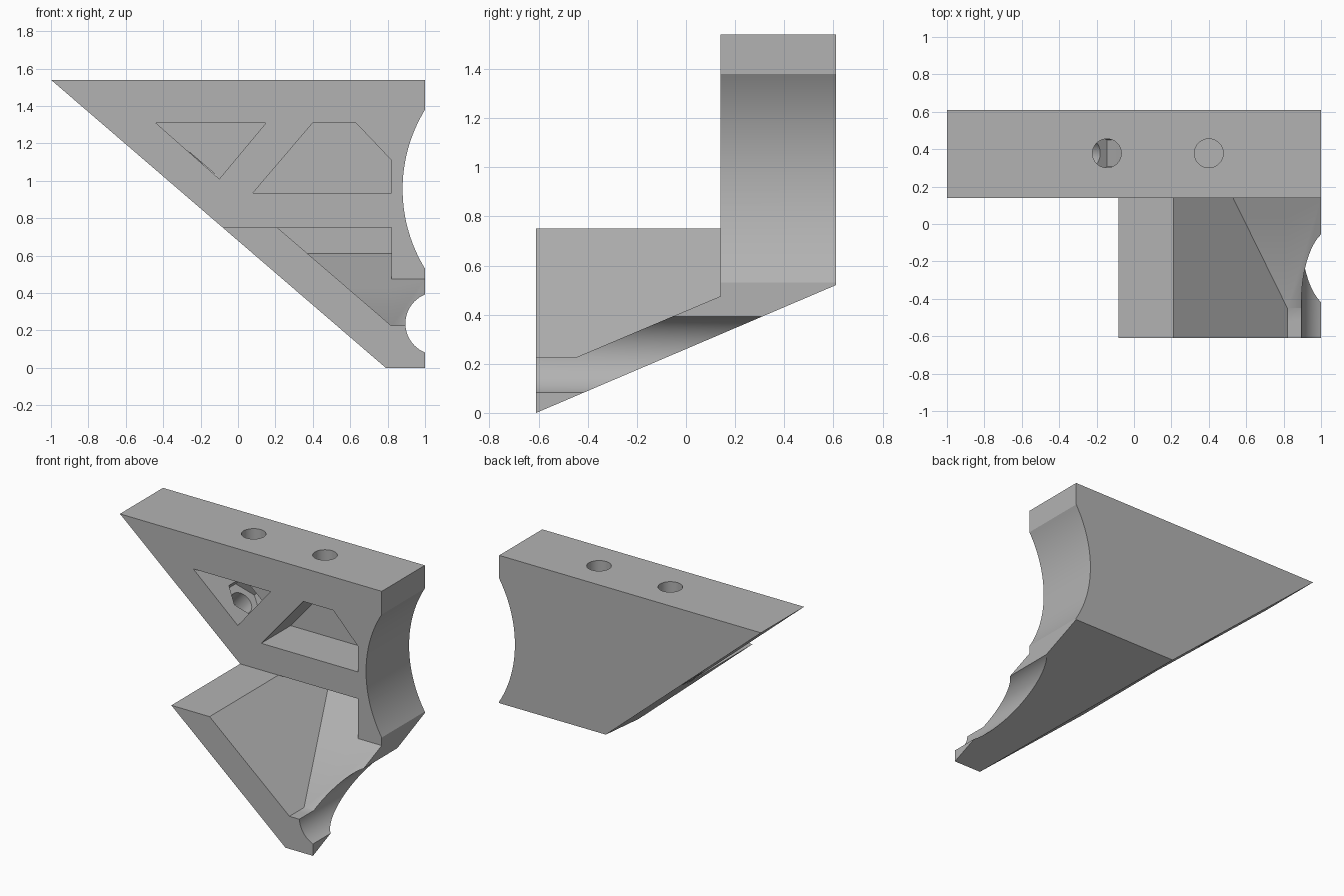
import bpy
import bmesh
from mathutils import Vector, Matrix

cube = bpy.data.objects.get("Cube")
if cube:
    bpy.data.objects.remove(cube, do_unlink=True)

X, Y, Z = Vector((1, 0, 0)), Vector((0, 1, 0)), Vector((0, 0, 1))


def to_object(name, bm):
    bmesh.ops.recalc_face_normals(bm, faces=bm.faces)
    mesh = bpy.data.meshes.new(name)
    bm.to_mesh(mesh)
    bm.free()
    obj = bpy.data.objects.new(name, mesh)
    bpy.context.collection.objects.link(obj)
    return obj


def prism(name, outline, side, along, lo, hi):
    """Extrude an outline drawn in (side, z) from lo to hi along an axis."""
    bm = bmesh.new()
    base = bm.faces.new([bm.verts.new(side * a + Z * b + along * lo) for a, b in outline])
    made = bmesh.ops.extrude_face_region(bm, geom=[base])["geom"]
    moved = [v for v in made if isinstance(v, bmesh.types.BMVert)]
    bmesh.ops.translate(bm, verts=moved, vec=along * (hi - lo))
    return to_object(name, bm)


def rod(name, centre, u, v, radius, length, sides=64):
    """Cylinder whose axis is perpendicular to u and v."""
    turn = Matrix((u, v, u.cross(v))).transposed().to_4x4()
    bm = bmesh.new()
    bmesh.ops.create_cone(bm, cap_ends=True, segments=sides, radius1=radius, radius2=radius,
                          depth=length, matrix=Matrix.Translation(centre) @ turn)
    return to_object(name, bm)


def combine(obj, tool, operation="DIFFERENCE"):
    tool.hide_render = True
    mod = obj.modifiers.new("cut", "BOOLEAN")
    mod.operation, mod.solver, mod.object = operation, "EXACT", tool
    bpy.context.view_layer.objects.active = obj
    bpy.ops.object.modifier_apply(modifier=mod.name)
    bpy.data.objects.remove(tool, do_unlink=True)
    return obj


# Main dimensions
FRONT, BACK, STEP = -0.61, 0.61, 0.14
TOP, SHELF, POCKET_BACK = 1.54, 0.75, 0.46
slope = 0.25 / 0.59
floor_back = 0.475 + slope * (POCKET_BACK - STEP)

# Triangular body
bracket = prism("corner_bracket", [(-1, TOP), (1, TOP), (1, 0), (0.79, 0)], X, Y, FRONT, BACK)

# Step above the front arm, and sloped underside
combine(bracket, prism("step_cut", [(-1, SHELF), (STEP, SHELF), (STEP, 2), (-1, 2)], Y, X, -2, 2))
combine(bracket, prism("underside_cut", [(FRONT, 0), (BACK, 0.52), (BACK + 0.61, 0.78),
                                         (BACK + 0.61, -1), (FRONT, -1)], Y, X, -2, 2))

# Open pocket in the arm
arm_pocket = prism("arm_pocket", [(0.036, 0.9), (0.82, 0.225), (1.2, 0.225), (1.2, 0.9)], X, Y, -0.8, 0.8)
arm_floor = prism("arm_floor", [(-0.7, 0.225), (-0.45, 0.225), (STEP, 0.475), (STEP, 0.85), (-0.7, 0.85)],
                  Y, X, -2, 2)
combine(bracket, combine(arm_pocket, arm_floor, "INTERSECT"))

# The pocket carries on into the upright block
deep_pocket = prism("deep_pocket", [(0.21, SHELF), (0.82, SHELF), (0.82, 0.225)], X, Y, -0.8, 0.8)
deep_floor = prism("deep_floor", [(STEP - 0.1, 0.475 - 0.1 * slope), (POCKET_BACK, floor_back),
                                  (POCKET_BACK, 0.9), (STEP - 0.1, 0.9)], Y, X, -2, 2)
combine(bracket, combine(deep_pocket, deep_floor, "INTERSECT"))

# Two pockets in the front of the upright block
combine(bracket, prism("triangle_pocket", [(-0.44, 1.31), (0.15, 1.31), (-0.1, 1.01)],
                       X, Y, 0, POCKET_BACK))
combine(bracket, prism("wide_pocket", [(0.4, 1.31), (0.63, 1.31), (0.82, 1.11), (0.82, 0.935), (0.08, 0.935)],
                       X, Y, 0, POCKET_BACK))

# Round scoops on the side
combine(bracket, rod("large_scoop", (1.6925, 0, 0.955), X, Z, 0.8125, 3, 192))
combine(bracket, rod("small_scoop", (1.062, 0, 0.237), X, Z, 0.167, 3, 96))

# Vertical screw holes
for x, bottom in ((-0.145, 1.2), (0.4, 0.94)):
    combine(bracket, rod("screw_hole", (x, 0.378, (bottom + 1.7) / 2), X, Y, 0.077, 1.7 - bottom))

# Slanted screw hole with a hexagonal nut recess
down = Vector((1.79, 0, -1.54)).normalized()
inward = -down.cross(Y)
seat = Vector((-0.1, 0.378, 1.01)) - down * 0.123
combine(bracket, rod("nut_recess", seat + inward * 0.0325, down, Y, 0.142, 0.075, 6))
combine(bracket, rod("slanted_hole", seat + inward * 0.2, down, Y, 0.077, 0.32))

# Finish
grey = bpy.data.materials.new("plain grey")
grey.use_nodes = True
colour = (0.45, 0.45, 0.45, 1)
grey.diffuse_color = colour
grey.node_tree.nodes["Principled BSDF"].inputs["Base Color"].default_value = colour
bracket.data.materials.clear()
bracket.data.materials.append(grey)
for face in bracket.data.polygons:
    face.material_index = 0
bpy.ops.object.select_all(action="DESELECT")
bracket.select_set(True)
bpy.context.view_layer.objects.active = bracket
bpy.ops.object.shade_smooth_by_angle(angle=0.5)
